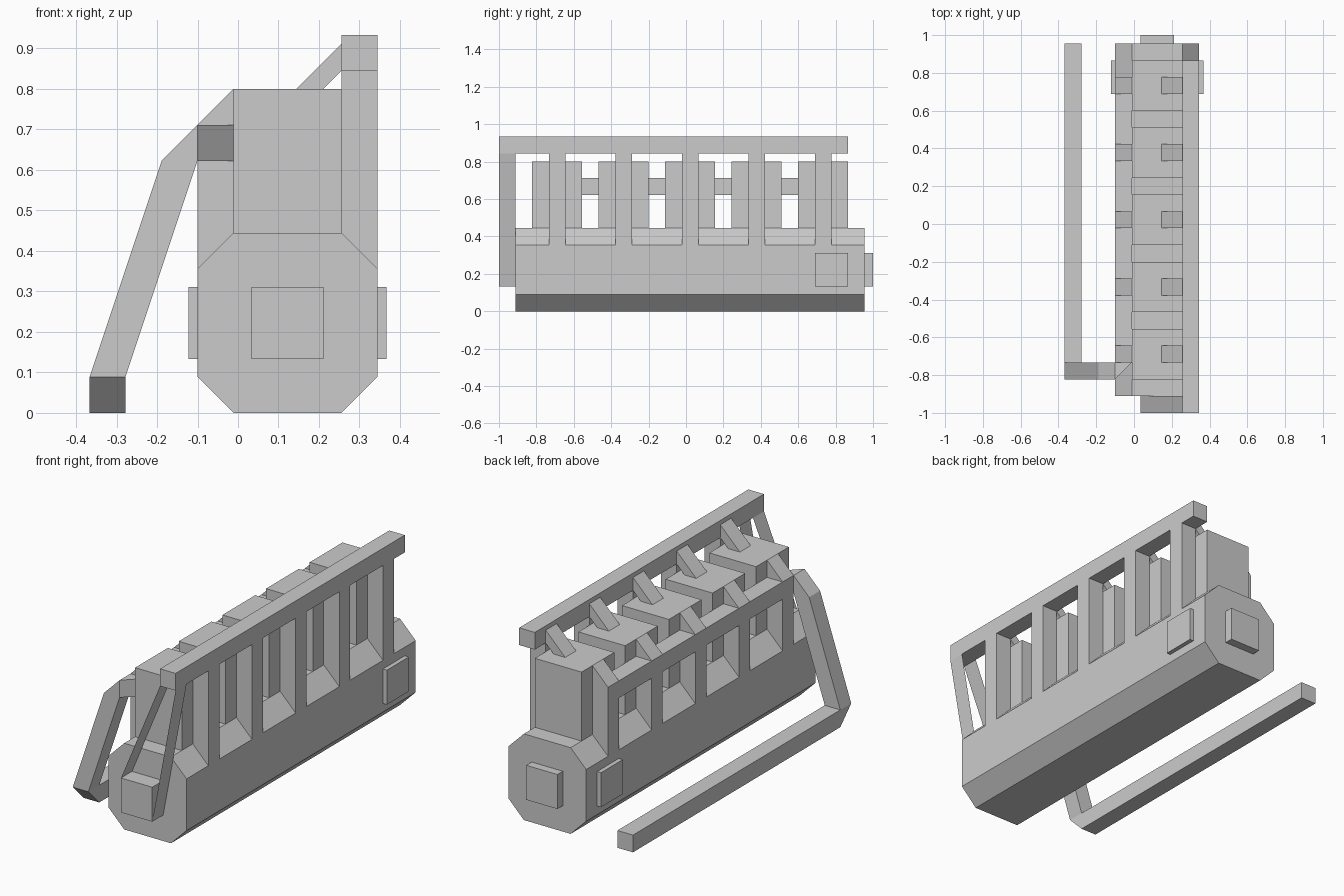
import bpy, bmesh
from mathutils import Vector

if "Cube" in bpy.data.objects:
    bpy.data.objects.remove(bpy.data.objects["Cube"])

U = 2 / 22.5                        # grid module: the model is 22.5 modules long
ORIGIN = Vector((-4.125, -11.25, 0))


def finish(name, bm):
    bmesh.ops.recalc_face_normals(bm, faces=bm.faces)
    for v in bm.verts:
        v.co = (v.co + ORIGIN) * U
    mesh = bpy.data.meshes.new(name)
    bm.to_mesh(mesh)
    bm.free()
    ob = bpy.data.objects.new(name, mesh)
    bpy.context.collection.objects.link(ob)
    return ob


def prism(name, points, start, end, axis='y'):
    """Extrude a profile along an axis (y: xz, x: yz, z: xy profile)."""
    place = {'y': lambda a, b: (a, start, b),
             'x': lambda a, b: (start, a, b),
             'z': lambda a, b: (a, b, start)}[axis]
    bm = bmesh.new()
    face = bm.faces.new([bm.verts.new(place(a, b)) for a, b in points])
    side = bmesh.ops.extrude_face_region(bm, geom=[face])['geom']
    shift = Vector([(end - start) * (axis == c) for c in 'xyz'])
    bmesh.ops.translate(bm, vec=shift,
                        verts=[g for g in side if isinstance(g, bmesh.types.BMVert)])
    # extrusion consumes or keeps the start cap; make sure both ends are closed
    bmesh.ops.holes_fill(bm, edges=bm.edges)
    return finish(name, bm)


def box(name, x, y, z):
    return prism(name, [(x[0], z[0]), (x[1], z[0]), (x[1], z[1]), (x[0], z[1])], *y)


def strip(name, a, b, y):
    """Single thin sloping sheet between two xz points."""
    bm = bmesh.new()
    bm.faces.new([bm.verts.new((p[0], q, p[1]))
                  for p, q in ((a, y[0]), (a, y[1]), (b, y[1]), (b, y[0]))])
    return finish(name, bm)


# Octagonal crankcase
prism("crankcase", [(4, 0), (7, 0), (8, 1), (8, 4), (7, 5), (4, 5), (3, 4), (3, 1)], 1, 22)

# Cover plates on both sides and the back
box("side_plate_right", (8, 8.25), (19, 21), (1.5, 3.5))
box("side_plate_left", (2.75, 3), (19, 21), (1.5, 3.5))
box("back_plate", (4.5, 6.5), (22, 22.5), (1.5, 3.5))

# Five cylinders, each with posts and slanted connectors
for i in range(5):
    y = 2 + 4 * i
    mid = (y + 1, y + 2)
    box(f"cylinder_{i}", (4, 7), (y, y + 3), (5, 9))
    box(f"right_post_{i}", (7, 8), mid, (4, 9.5))
    box(f"left_post_{i}", (3, 4), mid, (4, 7))
    prism(f"left_connector_{i}", [(3, 8), (4, 8), (4, 9)], *mid)
    prism(f"right_connector_{i}", [(5.75, 9), (6.5, 9), (7, 9.5), (7, 10.25)], *mid)

# Manifold rails
box("right_rail", (7, 8), (0, 21), (9.5, 10.5))
box("left_rail", (3, 4), (3, 20), (7, 8))

# Exhaust: mitred corner, sloping riser, chamfered elbow, long tail pipe
prism("exhaust_corner", [(3, 2), (4, 3), (3, 3)], 7, 8, 'z')
prism("exhaust_riser", [(0, 1), (1, 1), (3, 7), (3, 8), (2, 7)], 2, 3)
prism("exhaust_elbow", [(2, 1), (3, 0), (3, 1)], 0, 1, 'x')
box("exhaust_pipe", (0, 1), (3, 22), (0, 1))

# Front intake box with two sloping sheets up to the right rail
box("intake_box", (4.5, 6.5), (0, 1), (1.5, 3.5))
strip("intake_sheet_left", (4.5, 3.5), (7, 9.5), (0, 1))
strip("intake_sheet_right", (6.5, 1.5), (8, 9.5), (0, 1))
